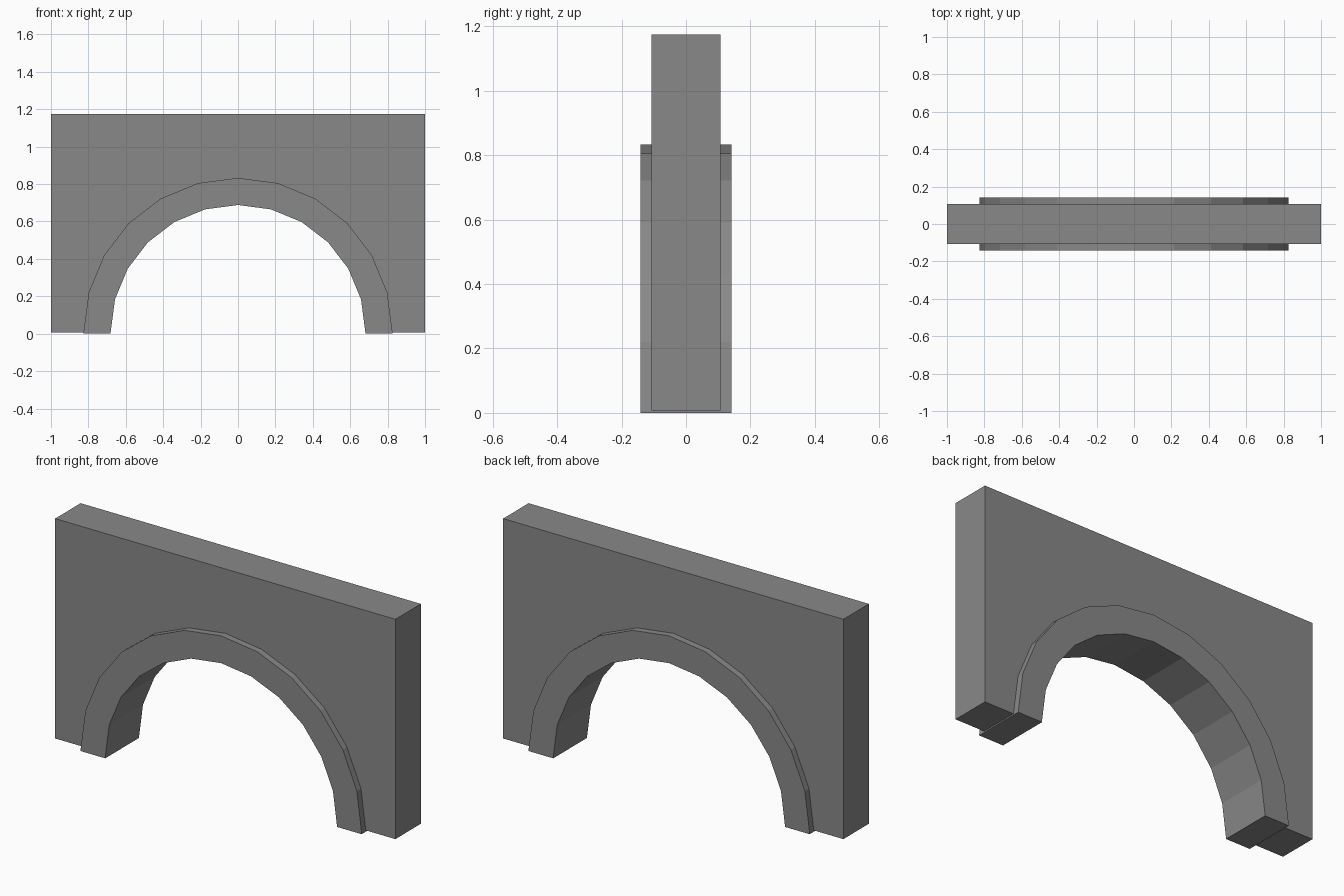
import bpy
import bmesh
from math import cos, sin, pi

SEGMENTS = 12
SPRING_Z = 0.007      # height where the curve starts
OUTER, INNER = 0.826, 0.681
WALL_TOP = 1.175

cube = bpy.data.objects.get("Cube")
if cube:
    bpy.data.objects.remove(cube, do_unlink=True)

stone = bpy.data.materials.new("stone_grey")
stone.use_nodes = True
grey = (0.25, 0.25, 0.25, 1)
stone.diffuse_color = grey
stone.node_tree.nodes["Principled BSDF"].inputs["Base Color"].default_value = grey


def half_circle(radius):
    """Points of a half circle from +x over the top to -x."""
    angles = [pi * i / SEGMENTS for i in range(SEGMENTS + 1)]
    return [(radius * cos(a), SPRING_Z + radius * sin(a)) for a in angles]


def extrude_between(name, outer, inner, half_depth):
    """Solid band between two matching x-z paths, flat faced."""
    bm = bmesh.new()
    a, b = [[bm.verts.new((x, -half_depth, z)) for x, z in path]
            for path in (outer, inner)]
    faces = [bm.faces.new((a[i], b[i], b[i + 1], a[i + 1]))
             for i in range(len(a) - 1)]
    result = bmesh.ops.extrude_face_region(bm, geom=faces)
    moved = [v for v in result["geom"] if isinstance(v, bmesh.types.BMVert)]
    bmesh.ops.translate(bm, verts=moved, vec=(0, 2 * half_depth, 0))
    bmesh.ops.recalc_face_normals(bm, faces=bm.faces)
    bmesh.ops.dissolve_limit(bm, angle_limit=0.01, verts=bm.verts, edges=bm.edges)
    mesh = bpy.data.meshes.new(name)
    bm.to_mesh(mesh)
    bm.free()
    mesh.materials.append(stone)
    obj = bpy.data.objects.new(name, mesh)
    bpy.context.collection.objects.link(obj)
    return obj


# Wall: rectangle outline projected from the arch opening, ends at the corners
opening = half_circle(OUTER - 0.01)
wall_outline = []
for i, (x, z) in enumerate(opening):
    if i <= SEGMENTS // 4:
        wall_outline.append((1, SPRING_Z + (WALL_TOP - SPRING_Z) * 4 * i / SEGMENTS))
    elif i >= SEGMENTS - SEGMENTS // 4:
        wall_outline.append((-1, SPRING_Z + (WALL_TOP - SPRING_Z) * 4 * (SEGMENTS - i) / SEGMENTS))
    else:
        wall_outline.append((2 - 4 * i / SEGMENTS, WALL_TOP))
extrude_between("wall", wall_outline, opening, 0.107)

# Arch ring: proud of the wall on both faces, with short feet down to the ground
ring = []
for radius in (OUTER, INNER):
    ring.append([(radius, 0)] + half_circle(radius) + [(-radius, 0)])
extrude_between("arch_ring", ring[0], ring[1], 0.142)
